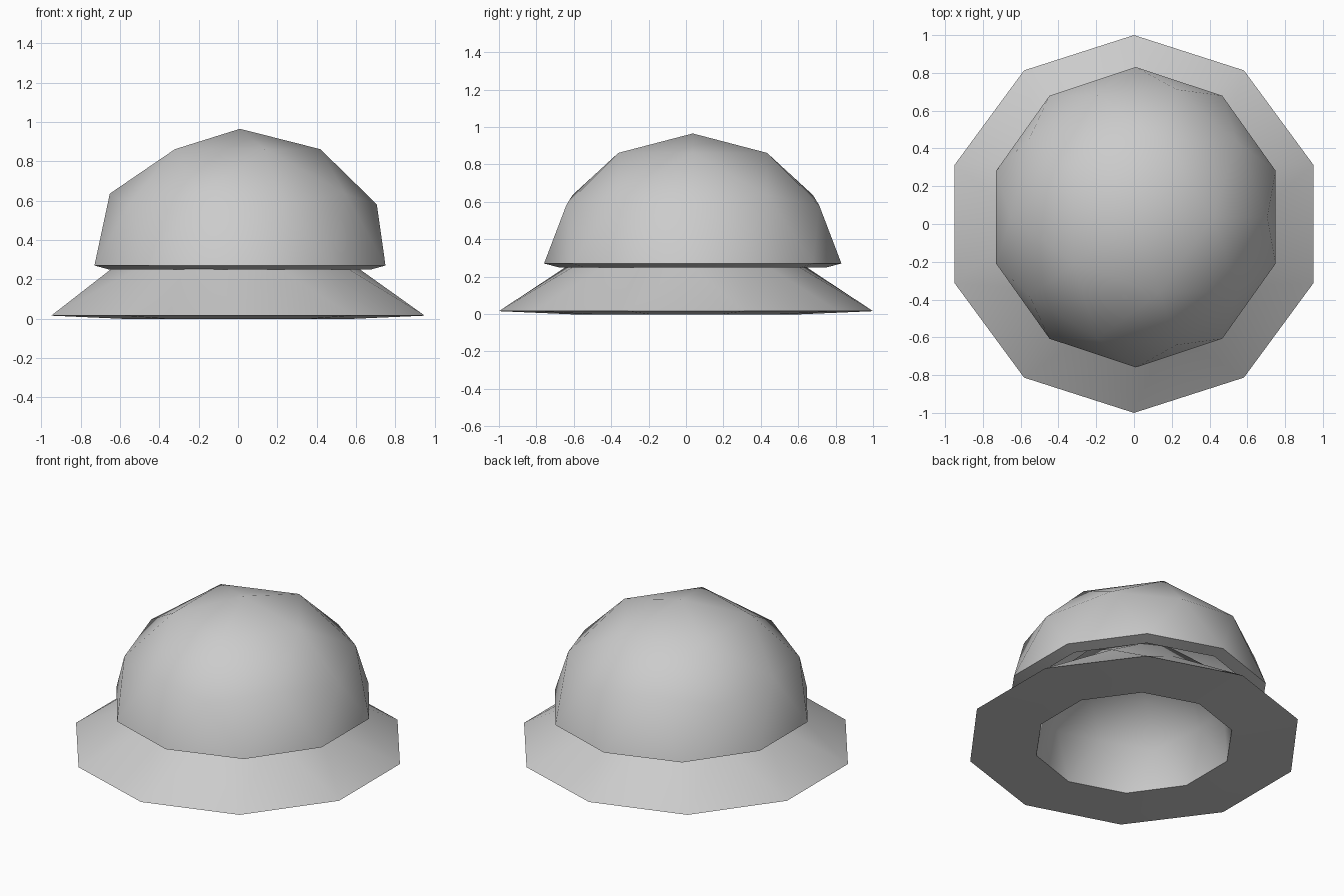
import bpy, bmesh, math

if "Cube" in bpy.data.objects:
    bpy.data.objects.remove(bpy.data.objects["Cube"])


def dome_shell(name, scale, thickness, location, flare=None):
    """Hollow half icosphere; flare pushes the outer bottom rim out to a radius."""
    bm = bmesh.new()
    bmesh.ops.create_icosphere(bm, subdivisions=2, radius=1)
    bmesh.ops.delete(bm, geom=[v for v in bm.verts if v.co.z < -0.01], context='VERTS')
    bmesh.ops.scale(bm, vec=scale, verts=bm.verts)
    mesh = bpy.data.meshes.new(name)
    bm.to_mesh(mesh)
    bm.free()
    obj = bpy.data.objects.new(name, mesh)
    bpy.context.collection.objects.link(obj)
    obj.location = location

    bpy.ops.object.select_all(action='DESELECT')
    obj.select_set(True)
    bpy.context.view_layer.objects.active = obj
    mod = obj.modifiers.new("thickness", 'SOLIDIFY')
    mod.thickness = thickness
    mod.offset = -1
    bpy.ops.object.modifier_apply(modifier=mod.name)

    if flare:
        for v in obj.data.vertices:
            if abs(v.co.z) < 1e-4:
                r = math.hypot(v.co.x, v.co.y)
                v.co.x *= flare / r
                v.co.y *= flare / r
    bpy.ops.object.shade_smooth_by_angle(angle=math.radians(40))
    return obj


# lower shell with its rim flared into a wide brim
dome_shell("brim", (0.655, 0.665, 0.58), 0.067, (0, 0, 0.015), flare=1.0)

# larger outer shell, floating slightly off centre above the brim
dome_shell("dome", (0.778, 0.795, 0.695), 0.08, (0.01, 0.036, 0.27))
